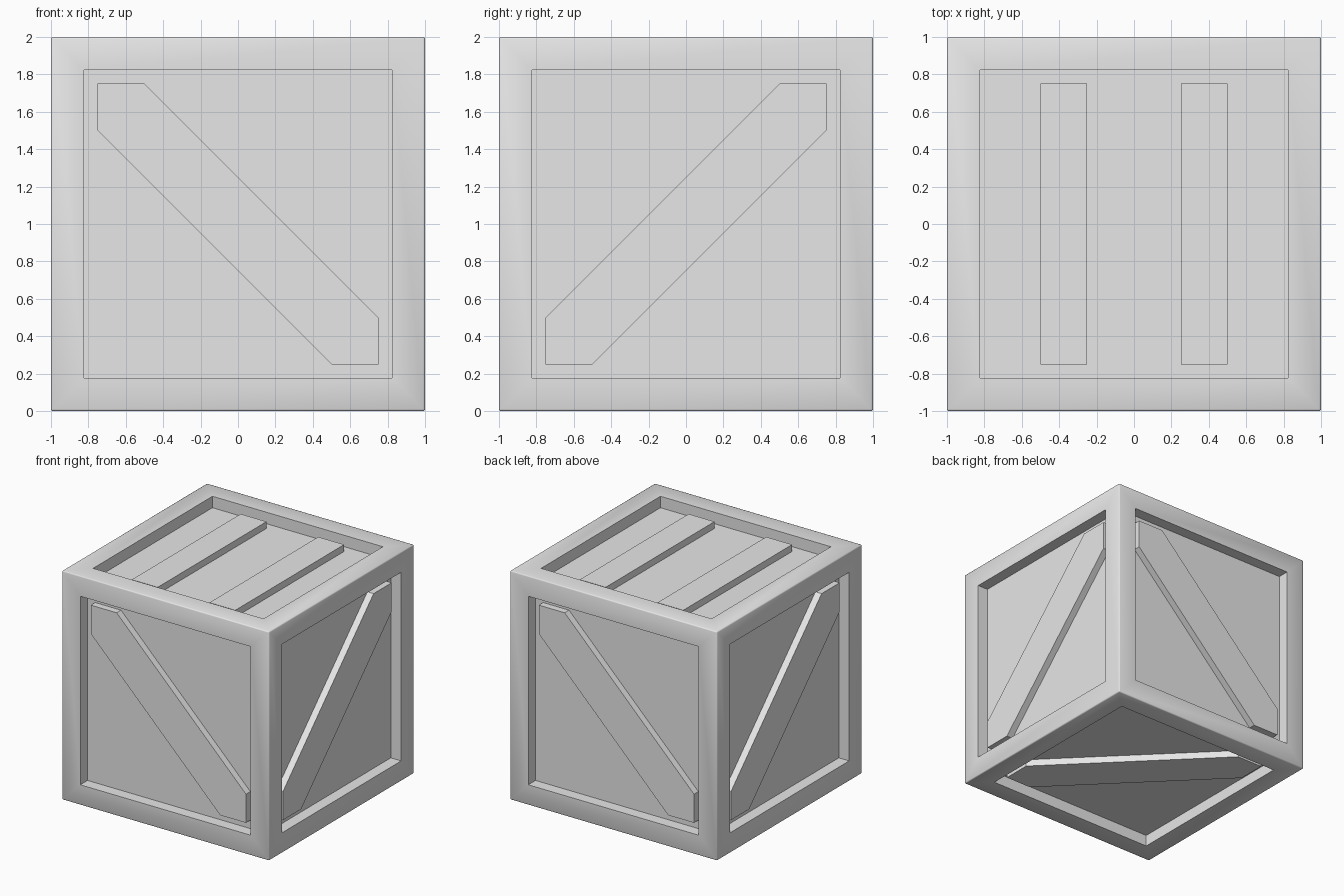
import bpy
import bmesh
from math import radians
from mathutils import Matrix

cube = bpy.data.objects.get("Cube")
if cube:
    bpy.data.objects.remove(cube, do_unlink=True)

OPEN = 0.75     # half width of each face opening
PANEL = 0.90    # panel distance from the crate centre
BRACE = 0.96    # outer face of braces and slats
CENTRE = Matrix.Translation((0, 0, 1))

grey = bpy.data.materials.new("plain grey")
grey.use_nodes = True
grey.diffuse_color = (0.8, 0.8, 0.8, 1)
grey.node_tree.nodes["Principled BSDF"].inputs["Base Color"].default_value = (0.8, 0.8, 0.8, 1)


def add_object(name, bm):
    bmesh.ops.recalc_face_normals(bm, faces=bm.faces[:])
    mesh = bpy.data.meshes.new(name)
    bm.to_mesh(mesh)
    bm.free()
    mesh.materials.append(grey)
    obj = bpy.data.objects.new(name, mesh)
    bpy.context.collection.objects.link(obj)
    return obj


def add_board(name, outline, turn):
    """Extrude an outline outwards from a panel and turn it to its face."""
    bm = bmesh.new()
    face = bm.faces.new([bm.verts.new((x, y, PANEL - 0.02)) for x, y in outline])
    top = bmesh.ops.extrude_face_region(bm, geom=[face])["geom"]
    for v in top:
        if isinstance(v, bmesh.types.BMVert):
            v.co.z = BRACE
    bm.transform(CENTRE @ turn)
    return add_object(name, bm)


# Crate body: a cube with a sunken panel in every face and softened outer edges
bm = bmesh.new()
bmesh.ops.create_cube(bm, size=2)
outer = bm.edges[:]
sides = bm.faces[:]
bmesh.ops.inset_individual(bm, faces=sides, thickness=1 - OPEN)
panels = bmesh.ops.extrude_discrete_faces(bm, faces=sides)["faces"]
for panel in panels:
    shift = panel.normal * (PANEL - 1)
    bmesh.ops.translate(bm, verts=panel.verts[:], vec=shift)
bmesh.ops.bevel(bm, geom=outer, offset=0.01, segments=2, profile=0.5, affect='EDGES')
bm.transform(CENTRE)
frame = add_object("crate_frame", bm)
bpy.ops.object.select_all(action='DESELECT')
frame.select_set(True)
bpy.context.view_layer.objects.active = frame
bpy.ops.object.shade_smooth_by_angle(angle=radians(50))

# Diagonal braces on the four sides and the bottom
falling = [(-OPEN, OPEN), (-0.5, OPEN), (OPEN, -0.5),
           (OPEN, -OPEN), (0.5, -OPEN), (-OPEN, 0.5)]
rising = [(-x, y) for x, y in falling]
upright = Matrix.Rotation(radians(90), 4, 'X')
for i, side in enumerate(("front", "left", "back", "right")):
    turn = Matrix.Rotation(radians(90 * i), 4, 'Z') @ upright
    add_board(side + "_brace", rising if i % 2 else falling, turn)
add_board("bottom_brace", rising, Matrix.Rotation(radians(180), 4, 'X'))

# Two straight slats on the top
for name, x in (("right_slat", -0.375), ("left_slat", 0.375)):
    outline = [(x - 0.125, -OPEN), (x + 0.125, -OPEN), (x + 0.125, OPEN), (x - 0.125, OPEN)]
    add_board("top_" + name, outline, Matrix.Identity(4))
